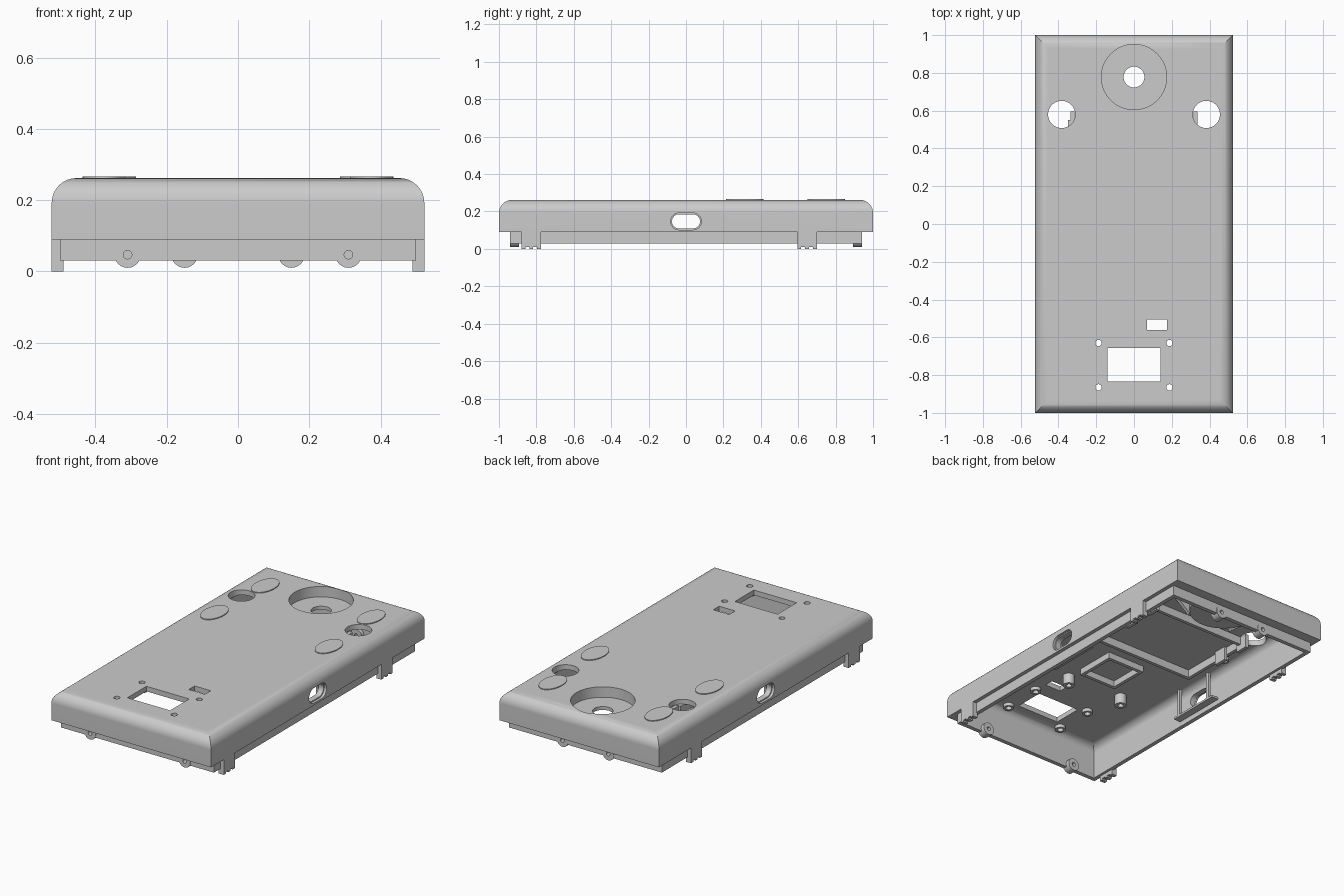
import bpy, bmesh, math
from mathutils import Matrix

if "Cube" in bpy.data.objects:
    bpy.data.objects.remove(bpy.data.objects["Cube"])


def make(name, bm):
    bmesh.ops.recalc_face_normals(bm, faces=bm.faces)
    me = bpy.data.meshes.new(name)
    bm.to_mesh(me)
    bm.free()
    ob = bpy.data.objects.new(name, me)
    bpy.context.collection.objects.link(ob)
    return ob


def smooth(ob):
    bpy.ops.object.select_all(action='DESELECT')
    ob.select_set(True)
    bpy.context.view_layer.objects.active = ob
    bpy.ops.object.shade_smooth_by_angle(angle=math.radians(30))


def loft(name, rings):
    """Solid from stacked rectangles (half x, half y, z)."""
    bm = bmesh.new()
    loops = [[bm.verts.new((sx * a, sy * b, z)) for sx, sy in ((-1, -1), (1, -1), (1, 1), (-1, 1))]
             for a, b, z in rings]
    for p, q in zip(loops, loops[1:]):
        for i in range(4):
            bm.faces.new((p[i], p[(i + 1) % 4], q[(i + 1) % 4], q[i]))
    bm.faces.new(loops[0])
    bm.faces.new(loops[-1])
    return make(name, bm)


def dome(a, b, top, r, n=8):
    """Rectangle rings rounding over the upper edges."""
    out = []
    for i in range(n + 1):
        t = math.pi / 2 * i / n
        d = r * (1 - math.cos(t))
        out.append((a - d, b - d, top - r + r * math.sin(t)))
    return out


def box(name, x, y, z):
    bm = bmesh.new()
    c = [(p[0] + p[1]) / 2 for p in (x, y, z)]
    s = [abs(p[1] - p[0]) for p in (x, y, z)]
    bmesh.ops.create_cube(bm, size=1, matrix=Matrix.Translation(c) @ Matrix.Diagonal((*s, 1)))
    return make(name, bm)


def prism(name, pts, lo, hi, axis='Z'):
    """Extrude a 2D outline along z, or along x / y (outline is then y,z / x,z)."""
    put = {'Z': lambda u, v, w: (u, v, w), 'X': lambda u, v, w: (w, u, v),
           'Y': lambda u, v, w: (u, w, v)}[axis]
    bm = bmesh.new()
    p = [bm.verts.new(put(u, v, lo)) for u, v in pts]
    q = [bm.verts.new(put(u, v, hi)) for u, v in pts]
    n = len(pts)
    for i in range(n):
        bm.faces.new((p[i], p[(i + 1) % n], q[(i + 1) % n], q[i]))
    bm.faces.new(p)
    bm.faces.new(q)
    return make(name, bm)


def oval(x, y, rx, ry, n=48):
    return [(x + rx * math.cos(2 * math.pi * i / n), y + ry * math.sin(2 * math.pi * i / n)) for i in range(n)]


def slot(z, half, r, n=12):
    pts = []
    for i in range(2 * n + 2):
        side = 1 if i <= n else -1
        t = -math.pi / 2 + math.pi * (i if i <= n else i - 1) / n
        pts.append((side * half + r * math.cos(t), z + r * math.sin(t)))
    return pts


def ring(name, at, profile, turn=None, n=48):
    """Lathe a closed (radius, height) profile."""
    bm = bmesh.new()
    loops = [[bm.verts.new((r * math.cos(2 * math.pi * i / n), r * math.sin(2 * math.pi * i / n), z))
              for i in range(n)] for r, z in profile]
    for k, p in enumerate(loops):
        q = loops[(k + 1) % len(loops)]
        for i in range(n):
            bm.faces.new((p[i], p[(i + 1) % n], q[(i + 1) % n], q[i]))
    bm.transform(Matrix.Translation(at) @ (turn or Matrix()))
    ob = make(name, bm)
    smooth(ob)
    return ob


def tube(name, at, ro, ri, h, turn=None, n=24):
    return ring(name, at, [(ri, 0), (ro, 0), (ro, h), (ri, h)], turn, n)


def frame(name, x, y, z, t):
    for s, (a, b) in (('left', (x[0], x[0] + t)), ('right', (x[1] - t, x[1]))):
        box(name + '_' + s, (a, b), y, z)
    for s, (a, b) in (('front', (y[0], y[0] + t)), ('rear', (y[1] - t, y[1]))):
        box(name + '_' + s, (x[0] + t, x[1] - t), (a, b), z)


def cut(ob, tool):
    tool.hide_render = True
    m = ob.modifiers.new('cut', 'BOOLEAN')
    m.operation, m.solver, m.object = 'DIFFERENCE', 'EXACT', tool
    bpy.context.view_layer.objects.active = ob
    bpy.ops.object.modifier_apply(modifier=m.name)
    bpy.data.objects.remove(tool)


SIDES = (('left', -1), ('right', 1))
UNDER = 0.232

# Rounded lid shell with stepped lip, hollow below
shell = loft('case_shell', [(0.50, 0.94, 0.03), (0.50, 0.94, 0.09), (0.523, 1.0, 0.09)]
             + dome(0.523, 1.0, 0.262, 0.07))
cut(shell, loft('cavity', [(0.475, 0.915, -0.02)] + dome(0.475, 0.915, UNDER, 0.045)))

# Openings in the top face
screws = [(sx * 0.188, y) for sx in (-1, 1) for y in (-0.63, -0.865)]
cut(shell, prism('c', oval(0, 0.778, 0.173, 0.173, 64), 0.19, 0.4))
for s, k in SIDES:
    cut(shell, prism('c', oval(k * 0.383, 0.58, 0.072, 0.072), 0.15, 0.4))
    cut(shell, prism('c', slot(0.147, 0.037, 0.038), k * 0.4, k * 0.6, 'X'))
    cut(shell, prism('c', slot(0.147, 0.037, 0.045), k * 0.508, k * 0.6, 'X'))
    for x, y in ((0.31, -0.93), (0.15, 0.93)):
        cut(shell, prism('c', oval(k * x, 0.047, 0.012, 0.012, 24), y - 0.1, y + 0.1, 'Y'))
cut(shell, box('c', (-0.14, 0.14), (-0.835, -0.657), (0.1, 0.4)))
cut(shell, box('c', (0.07, 0.175), (-0.56, -0.505), (0.1, 0.4)))
for x, y in screws:
    cut(shell, prism('c', oval(x, y, 0.017, 0.017, 24), 0.15, 0.4))
smooth(shell)
shell.modifiers.new('weighted', 'WEIGHTED_NORMAL').keep_sharp = True

# Sunken round cup with centre hole
ring('dial_cup', (0, 0.778, 0), [(0.055, 0.2), (0.173, 0.2), (0.173, UNDER), (0.19, UNDER + 0.003),
                                 (0.19, 0.18), (0.055, 0.18)], n=64)

# Screw bosses under the window and behind it
for i, (x, y) in enumerate(screws):
    tube(f'window_boss_{i}', (x, y, 0.212), 0.03, 0.017, UNDER - 0.21)
for i, (x, y) in enumerate(((0.14, -0.4), (-0.225, -0.385))):
    tube(f'board_boss_{i}', (x, y, 0.17), 0.033, 0.016, UNDER - 0.168)

# Component frames on the underside
frame('large_frame', (-0.35, 0.33), (0.06, 0.55), (0.185, UNDER + 0.002), 0.02)
frame('small_frame', (-0.11, 0.14), (-0.3, -0.05), (0.195, UNDER + 0.002), 0.02)

for s, k in SIDES:
    # Thin oval pads on the top
    for part, x, y in (('front', 0.375, 0.315), ('rear', 0.347, 0.75)):
        smooth(prism(f'{part}_pad_{s}', oval(k * x, y, 0.061, 0.1), 0.255, 0.267))

    # Clip legs with toothed feet
    for part, y0, y1 in (('front', -0.88, -0.775), ('rear', 0.595, 0.70)):
        box(f'{part}_clip_{s}', (k * 0.49, k * 0.523), (y0, y1), (0.009, 0.092))
        w = (y1 - y0) / 5
        for j in (0, 2, 4):
            box(f'{part}_clip_tooth_{s}_{j}', (k * 0.49, k * 0.523), (y0 + w * j, y0 + w * (j + 1)), (0, 0.01))

    # Pierced ears on the end lips
    for part, x, y in (('front', 0.31, -0.892), ('rear', 0.15, 0.942)):
        tube(f'{part}_ear_{s}', (k * x, y, 0.047), 0.037, 0.012, 0.05, Matrix.Rotation(math.pi / 2, 4, 'X'))

    # Port bracket: shelf on two posts beside the side slot
    box(f'port_shelf_{s}', (k * 0.43, k * 0.485), (-0.165, 0.165), (0.06, 0.072))
    for j, y in enumerate((-0.125, 0.125)):
        box(f'port_post_{s}_{j}', (k * 0.43, k * 0.445), (y - 0.01, y + 0.01), (0.07, UNDER))

    # Small posts beside the top holes, and triangular cup gussets
    for j, y in enumerate((0.37, 0.555)):
        box(f'switch_post_{s}_{j}', (k * 0.315, k * 0.335), (y - 0.04, y + 0.04), (0.15, UNDER))
    tube(f'switch_boss_{s}', (k * 0.36, 0.36, 0.175), 0.025, 0.012, UNDER - 0.173)
    prism(f'cup_gusset_{s}', [(k * 0.15, UNDER), (k * 0.24, UNDER), (k * 0.15, 0.16)], 0.645, 0.665, 'Y')
